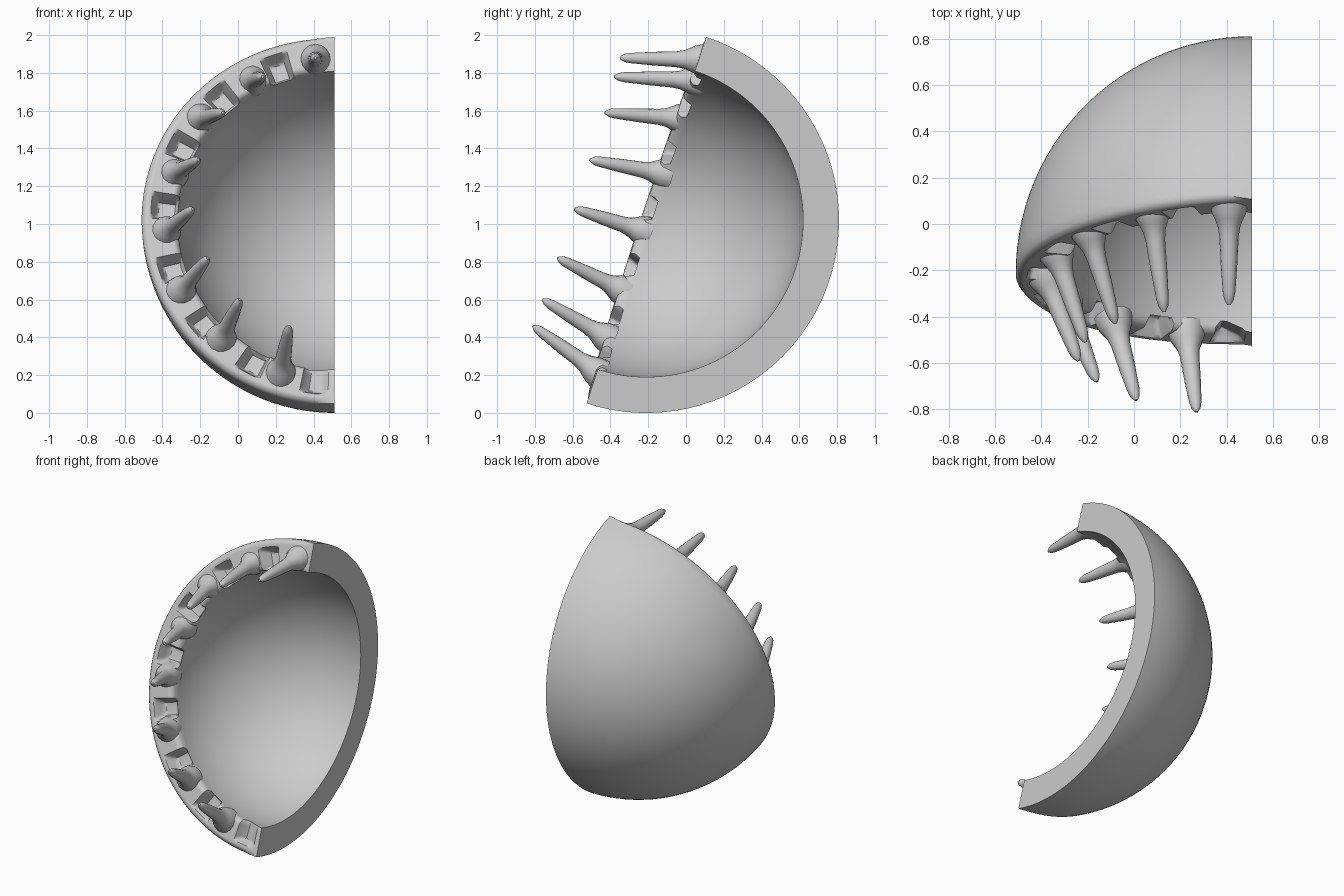
import bpy, bmesh, math
from mathutils import Vector

if "Cube" in bpy.data.objects:
    bpy.data.objects.remove(bpy.data.objects["Cube"])

CENTRE = Vector((0.51, -0.21, 1.02))
LEAN = math.atan(0.326)
SIDE = Vector((-1, 0, 0))
UP = Vector((0, math.sin(LEAN), math.cos(LEAN)))
BACK = Vector((0, math.cos(LEAN), -math.sin(LEAN)))
R_OUT, R_IN = 1.02, 0.83
SOCKETS = [math.radians(19.5 + 22 * k) for k in range(8)]


def finish(bm, name, angle=45):
    bmesh.ops.remove_doubles(bm, verts=bm.verts, dist=0.0004)
    bmesh.ops.recalc_face_normals(bm, faces=bm.faces)
    mesh = bpy.data.meshes.new(name)
    bm.to_mesh(mesh)
    bm.free()
    obj = bpy.data.objects.new(name, mesh)
    bpy.context.collection.objects.link(obj)
    bpy.ops.object.select_all(action='DESELECT')
    obj.select_set(True)
    bpy.context.view_layer.objects.active = obj
    bpy.ops.object.shade_smooth_by_angle(angle=math.radians(angle))
    return obj


def skin(bm, rings):
    """Join closed rings of points with quads."""
    vr = [[bm.verts.new(p) for p in ring] for ring in rings]
    n = len(vr[0])
    for a, b in zip(vr, vr[1:]):
        for i in range(n):
            j = (i + 1) % n
            bm.faces.new((a[i], a[j], b[j], b[i]))
    return vr


def point(r, phi, theta):
    rho = r * math.sin(phi)
    return CENTRE + UP * (r * math.cos(phi)) + SIDE * (rho * math.cos(theta)) + BACK * (rho * math.sin(theta))


def rim_theta(r, phi):
    """Turn of the rim surface: slightly forward, with sockets between spikes."""
    depth = 0.0
    for s in SOCKETS:
        d = max(abs((phi - s) * 0.91 / 0.072), abs((r - 0.895) / 0.08))
        if d < 1:
            t = min(1, (1 - d) / 0.5)
            depth += 0.085 * t * t * (3 - 2 * t)
    edge = min(1, (R_OUT - r) / 0.03, (r - R_IN) / 0.03)
    depth += 0.025 * (1 - edge) ** 2
    return -0.03 + min(0.45, depth / max(0.12, r * math.sin(phi)))


# Quarter shell: rim face, outer skin, cut face and inner skin in one sweep
N_PHI, N_RIM, N_SKIN = 180, 20, 28
rings = []
for i in range(N_PHI + 1):
    phi = math.pi * i / N_PHI
    ring = []
    for k in range(N_RIM):
        r = R_IN + (R_OUT - R_IN) * k / N_RIM
        ring.append(point(r, phi, rim_theta(r, phi)))
    t0 = rim_theta(R_OUT, phi)
    for k in range(N_SKIN):
        ring.append(point(R_OUT, phi, t0 + (math.pi / 2 - t0) * k / N_SKIN))
    for k in range(4):
        ring.append(point(R_OUT + (R_IN - R_OUT) * k / 4, phi, math.pi / 2))
    t0 = rim_theta(R_IN, phi)
    for k in range(N_SKIN):
        ring.append(point(R_IN, phi, math.pi / 2 + (t0 - math.pi / 2) * k / N_SKIN))
    rings.append(ring)
bm = bmesh.new()
skin(bm, rings)
finish(bm, "shell")

# Spikes along the rim: (base, tip)
SPIKES = [
    ((0.41, 0.05, 1.87), (0.41, -0.35, 1.88)),
    ((0.08, 0.03, 1.76), (0.13, -0.38, 1.78)),
    ((-0.19, -0.05, 1.56), (-0.08, -0.43, 1.59)),
    ((-0.33, -0.14, 1.27), (-0.21, -0.51, 1.34)),
    ((-0.37, -0.25, 0.97), (-0.24, -0.59, 1.08)),
    ((-0.29, -0.36, 0.66), (-0.16, -0.68, 0.82)),
    ((-0.08, -0.44, 0.41), (0.01, -0.76, 0.60)),
    ((0.23, -0.49, 0.23), (0.27, -0.81, 0.46)),
]
PROFILE = [(-0.12, 0.085), (0.0, 0.075), (0.07, 0.062), (0.15, 0.049), (0.25, 0.042),
           (0.55, 0.036), (0.86, 0.027), (0.94, 0.021), (1.0, 0.007)]
for n, (base, tip) in enumerate(SPIKES, 1):
    base, tip = Vector(base), Vector(tip)
    axis = tip - base
    rot = axis.to_track_quat('Z', 'Y')
    bm = bmesh.new()
    vr = skin(bm, [[base + axis * t + rot @ Vector((r * math.cos(a), r * math.sin(a), 0))
                    for a in (2 * math.pi * k / 16 for k in range(16))] for t, r in PROFILE])
    bm.faces.new(vr[0])
    bm.faces.new(vr[-1])
    finish(bm, f"spike_{n}")
